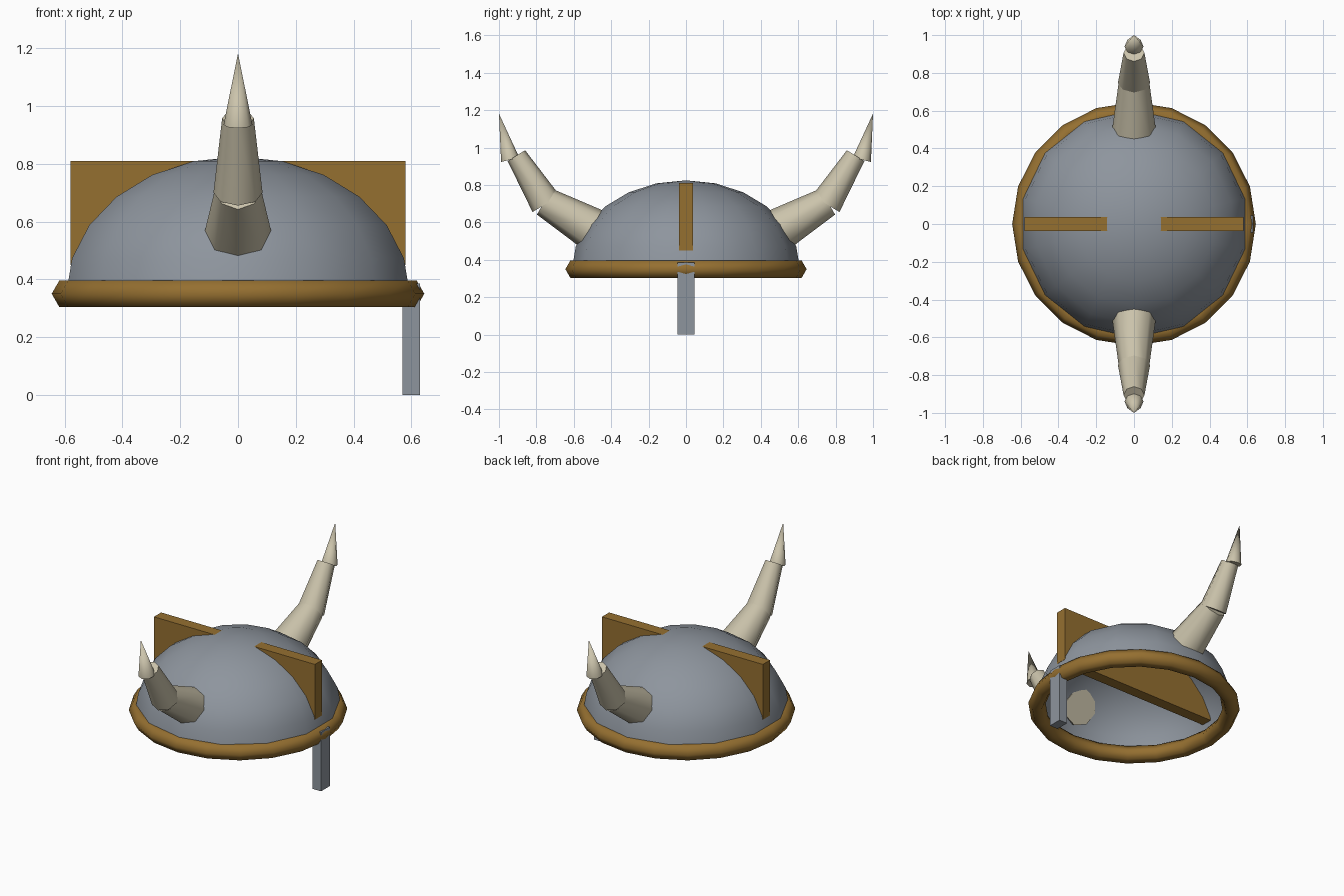
import bpy, bmesh, math
from mathutils import Matrix, Vector

if "Cube" in bpy.data.objects:
    bpy.data.objects.remove(bpy.data.objects["Cube"])


def material(name, rgb):
    m = bpy.data.materials.new(name)
    m.diffuse_color = (*rgb, 1)
    m.use_nodes = True
    m.node_tree.nodes["Principled BSDF"].inputs["Base Color"].default_value = m.diffuse_color
    return m


STEEL = material("steel grey", (0.27, 0.30, 0.34))
BRONZE = material("bronze brown", (0.30, 0.16, 0.03))
BONE = material("bone", (0.60, 0.55, 0.41))


def finish(bm, name, mat, smooth=True):
    mesh = bpy.data.meshes.new(name)
    bm.to_mesh(mesh)
    bm.free()
    mesh.materials.append(mat)
    ob = bpy.data.objects.new(name, mesh)
    bpy.context.collection.objects.link(ob)
    if smooth:
        bpy.ops.object.select_all(action='DESELECT')
        ob.select_set(True)
        bpy.context.view_layer.objects.active = ob
        bpy.ops.object.shade_smooth_by_angle(angle=math.radians(70))
    return ob


def box(name, mat, lo, hi):
    lo, hi = Vector(lo), Vector(hi)
    bm = bmesh.new()
    bmesh.ops.create_cube(bm, size=1, matrix=Matrix.Translation((lo + hi) / 2)
                          @ Matrix.Diagonal((*(hi - lo), 1)))
    finish(bm, name, mat, False)


def lathe(name, mat, profile, segments, start):
    """Spin an (r, z) profile round the z axis, starting at the given angle."""
    bm = bmesh.new()
    verts = [bm.verts.new((r, 0, z)) for r, z in profile]
    edges = [bm.edges.new(p) for p in zip(verts, verts[1:])]
    bmesh.ops.rotate(bm, verts=verts, matrix=Matrix.Rotation(start, 3, 'Z'))
    bmesh.ops.spin(bm, geom=verts + edges, axis=(0, 0, 1), cent=(0, 0, 0),
                   angle=2 * math.pi, steps=segments)
    bmesh.ops.remove_doubles(bm, verts=bm.verts[:], dist=1e-4)
    bmesh.ops.recalc_face_normals(bm, faces=bm.faces[:])
    return finish(bm, name, mat)


BASE = 0.35

# Open half-ellipsoid dome
dome = [(0.61 * math.sin(math.radians(a)), BASE + 0.475 * math.cos(math.radians(a)))
        for a in range(0, 91, 15)]
lathe("dome", STEEL, dome, 14, math.pi / 2)

# Six-sided rim ring
rim = [(0.592 + 0.053 * math.cos(i * math.pi / 3), BASE + 0.053 * math.sin(i * math.pi / 3))
       for i in range(7)]
lathe("rim", BRONZE, rim, 20, 0)

# Crest plate through the dome and the face guard
box("crest", BRONZE, (-0.58, -0.037, 0.45), (0.58, 0.037, 0.81))
box("face_guard", STEEL, (0.57, -0.045, 0), (0.63, 0.045, 0.385))

# Horns: three tapered pieces each, given as (y, z) ends and radii
PIECES = [("root", (0.506, 0.566), (0.757, 0.711), 0.115, 0.08),
          ("middle", (0.748, 0.70), (0.907, 0.957), 0.085, 0.055),
          ("tip", (0.94, 0.935), (1.0, 1.182), 0.05, 0)]
for side, turn in (("back", 0), ("front", math.pi)):
    for part, a, b, r1, r2 in PIECES:
        dy, dz = b[0] - a[0], b[1] - a[1]
        place = (Matrix.Rotation(turn, 4, 'Z')
                 @ Matrix.Translation((0, (a[0] + b[0]) / 2, (a[1] + b[1]) / 2))
                 @ Matrix.Rotation(math.atan2(dz, dy) - math.pi / 2, 4, 'X'))
        bm = bmesh.new()
        bmesh.ops.create_cone(bm, cap_ends=True, segments=8, radius1=r1, radius2=r2,
                              depth=math.hypot(dy, dz), matrix=place)
        bmesh.ops.remove_doubles(bm, verts=bm.verts[:], dist=1e-4)
        finish(bm, f"{side}_horn_{part}", BONE)
